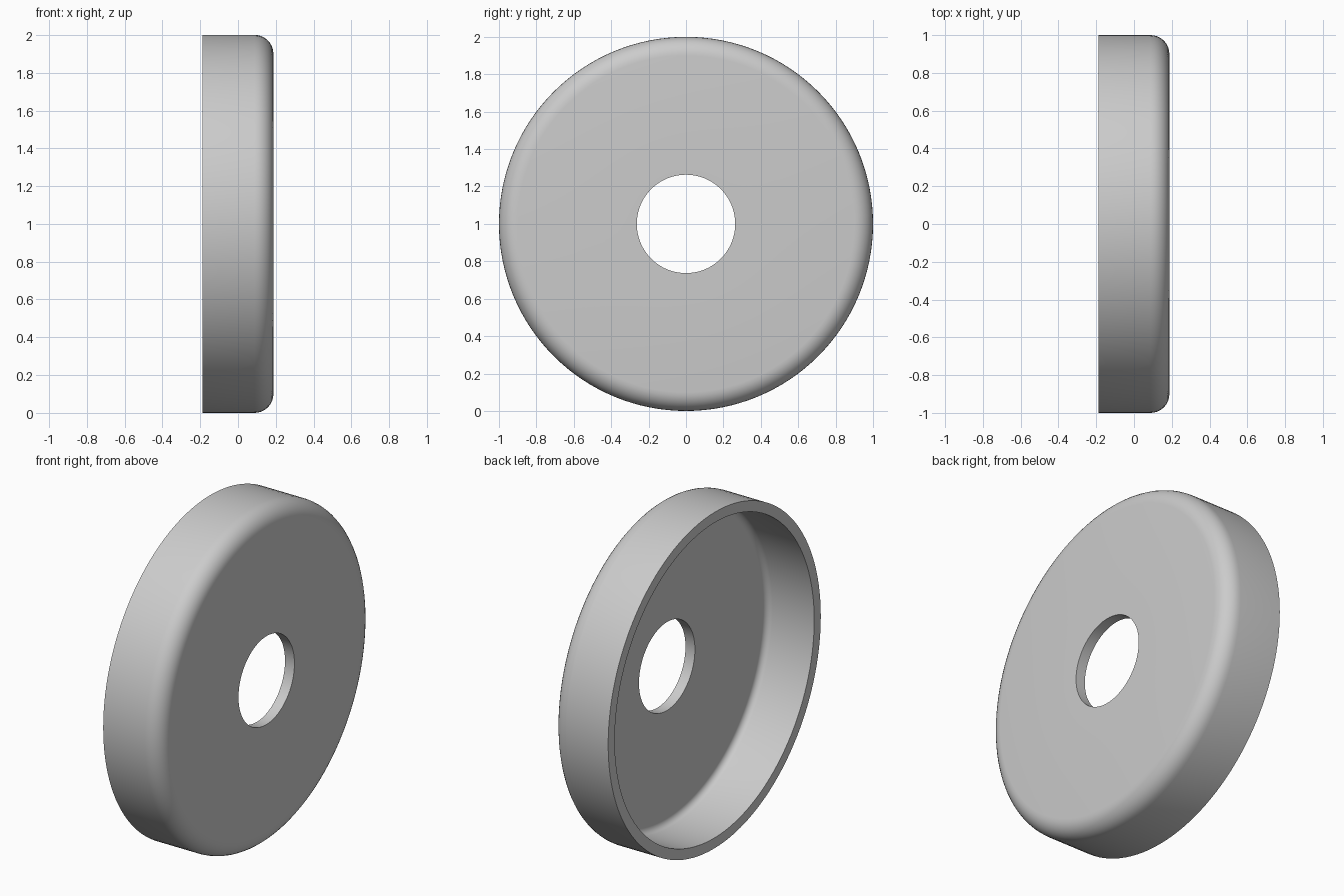
import bpy
import bmesh
from math import cos, sin, pi, radians

cube = bpy.data.objects.get("Cube")
if cube:
    bpy.data.objects.remove(cube, do_unlink=True)

RADIUS, HOLE, HALF = 1.0, 0.263, 0.1875
WALL, FILLET = 0.062, 0.1
SEGMENTS, ARC_STEPS = 128, 8


def arc(radius, reverse=False):
    """Quarter round between the rim wall and the face, as (x, radius) points."""
    cx, cr = HALF - FILLET, RADIUS - FILLET
    angles = [pi / 2 * i / ARC_STEPS for i in range(ARC_STEPS + 1)]
    if reverse:
        angles.reverse()
    return [(cx + radius * sin(a), cr + radius * cos(a)) for a in angles]


# Closed cross-section: outer skin, hole wall, inner skin, open rim
profile = [(-HALF, RADIUS)] + arc(FILLET)
profile += [(HALF, HOLE), (HALF - WALL, HOLE)]
profile += arc(FILLET - WALL, reverse=True) + [(-HALF, RADIUS - WALL)]

# Lathe the section around the x axis
bm = bmesh.new()
verts = [bm.verts.new((x, 0, r)) for x, r in profile]
edges = [bm.edges.new((v, verts[(i + 1) % len(verts)])) for i, v in enumerate(verts)]
bmesh.ops.spin(bm, geom=verts + edges, cent=(0, 0, 0), axis=(1, 0, 0),
               angle=2 * pi, steps=SEGMENTS, use_merge=True)
bmesh.ops.remove_doubles(bm, verts=bm.verts, dist=0.0001)
bmesh.ops.recalc_face_normals(bm, faces=bm.faces)
mesh = bpy.data.meshes.new("cap_disc")
bm.to_mesh(mesh)
bm.free()

disc = bpy.data.objects.new("cap_disc", mesh)
disc.location.z = RADIUS
bpy.context.collection.objects.link(disc)

# Plain grey finish
grey = bpy.data.materials.new("light_grey")
grey.use_nodes = True
color = (0.6, 0.6, 0.6, 1)
grey.diffuse_color = color
grey.node_tree.nodes["Principled BSDF"].inputs["Base Color"].default_value = color
mesh.materials.append(grey)

# Smooth rounds, crisp rim and hole edges
bpy.ops.object.select_all(action="DESELECT")
disc.select_set(True)
bpy.context.view_layer.objects.active = disc
bpy.ops.object.shade_smooth_by_angle(angle=radians(35))
